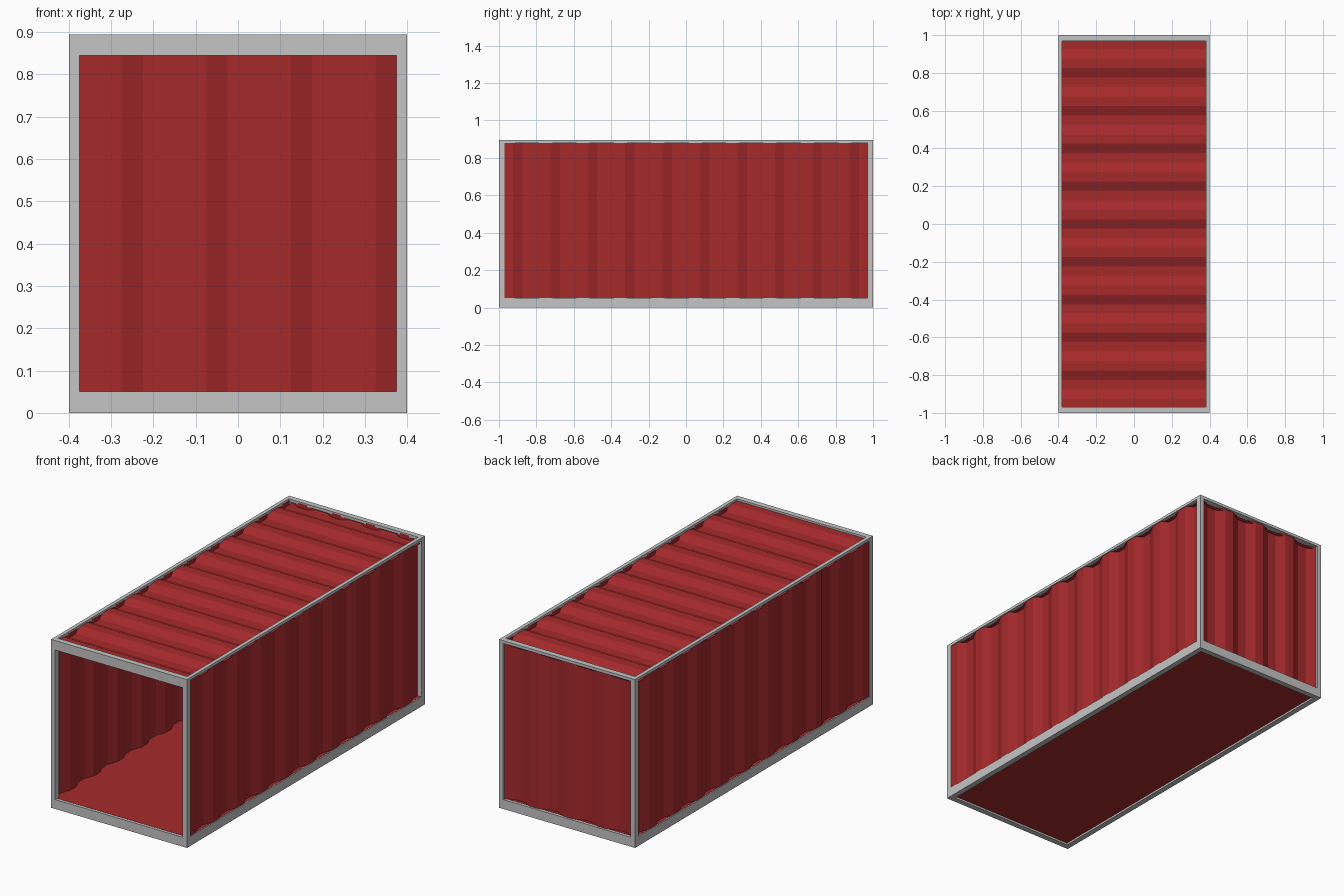
import bpy
import bmesh
from mathutils import Vector

cube = bpy.data.objects.get("Cube")
if cube:
    bpy.data.objects.remove(cube, do_unlink=True)


def make_material(name, rgb):
    mat = bpy.data.materials.new(name)
    mat.use_nodes = True
    color = (*rgb, 1)
    mat.diffuse_color = color
    mat.node_tree.nodes["Principled BSDF"].inputs["Base Color"].default_value = color
    return mat


RED = make_material("red_panel", (0.38, 0.0225, 0.0245))
GREY = make_material("grey_frame", (0.56, 0.56, 0.56))

HX, HY, TOP = 0.4, 1.0, 0.895      # outer half width, half length, height
POST_X, POST_Y = 0.025, 0.03       # corner post section
RAIL_W, SILL_W, SILL, RAIL_H = 0.02, 0.03, 0.05, 0.015
DEPTH, PITCH = 0.02, 0.2           # corrugation depth and period
PANEL_X, PANEL_Y = 0.394, 0.985    # panels reach into the frame


def finish(name, bm, mat):
    mesh = bpy.data.meshes.new(name)
    bm.to_mesh(mesh)
    bm.free()
    mesh.materials.append(mat)
    obj = bpy.data.objects.new(name, mesh)
    bpy.context.collection.objects.link(obj)
    return obj


def box(name, low, high, mat):
    low, high = Vector(low), Vector(high)
    bm = bmesh.new()
    bmesh.ops.create_cube(bm, size=1)
    bmesh.ops.scale(bm, vec=high - low, verts=bm.verts)
    bmesh.ops.translate(bm, vec=(low + high) / 2, verts=bm.verts)
    return finish(name, bm, mat)


def ridge(t):
    """Trapezoid wave from 0 (groove) to 1 (ridge)."""
    d = abs((t + PITCH / 4) % PITCH - PITCH / 2)
    return min(1, max(0, (PITCH * 0.375 - d) / (PITCH / 4)))


def corrugated(name, half, place, a, b, shift=0):
    """Sweep the wave along its length; place(t, wave, s) gives the point."""
    creases = [k * PITCH / 2 + side * PITCH / 8 - shift
               for k in range(-12, 13) for side in (-1, 1)]
    stops = [-half] + sorted(t for t in creases if -half < t < half) + [half]
    bm = bmesh.new()
    rows = [[bm.verts.new(place(t, DEPTH * ridge(t + shift), s)) for s in (a, b)]
            for t in stops]
    for p, q in zip(rows, rows[1:]):
        bm.faces.new((p[0], q[0], q[1], p[1]))
    return finish(name, bm, RED)


# Corner posts and side rails
for side, sx in (("left", 1), ("right", -1)):
    def span(width):
        return sorted((sx * HX, sx * (HX - width)))
    x0, x1 = span(POST_X)
    for end, sy in (("front", -1), ("back", 1)):
        y0, y1 = sorted((sy * HY, sy * (HY - POST_Y)))
        box(f"{end}_{side}_post", (x0, y0, 0), (x1, y1, TOP), GREY)
    inner = HY - POST_Y
    x0, x1 = span(SILL_W)
    box(f"{side}_bottom_rail", (x0, -inner, 0), (x1, inner, SILL), GREY)
    x0, x1 = span(RAIL_W)
    box(f"{side}_top_rail", (x0, -inner, TOP - RAIL_H), (x1, inner, TOP), GREY)

# End sills and headers; the open front has the deeper header
for end, sy, header in (("front", -1, 0.05), ("back", 1, RAIL_H)):
    y0, y1 = sorted((sy * HY, sy * (HY - POST_Y)))
    w = HX - POST_X
    box(f"{end}_sill", (-w, y0, 0), (w, y1, SILL), GREY)
    box(f"{end}_header", (-w, y0, TOP - header), (w, y1, TOP), GREY)

# Floor slab, lapping over the sills
box("floor", (-PANEL_X, -PANEL_Y, 0.01), (PANEL_X, PANEL_Y, SILL + 0.001), RED)

# Corrugated side walls, back wall and roof
wall_top = TOP - 0.006
for side, sx in (("left", 1), ("right", -1)):
    corrugated(f"{side}_wall", PANEL_Y,
               lambda t, w, s: (sx * (HX - POST_X + 0.001 + w), t, s), SILL, wall_top)
corrugated("back_wall", PANEL_X,
           lambda t, w, s: (t, HY - POST_Y - 0.001 + w, s), SILL, wall_top, PITCH / 4)
corrugated("roof", PANEL_Y,
           lambda t, w, s: (s, t, 0.865 + w), -PANEL_X, PANEL_X)
